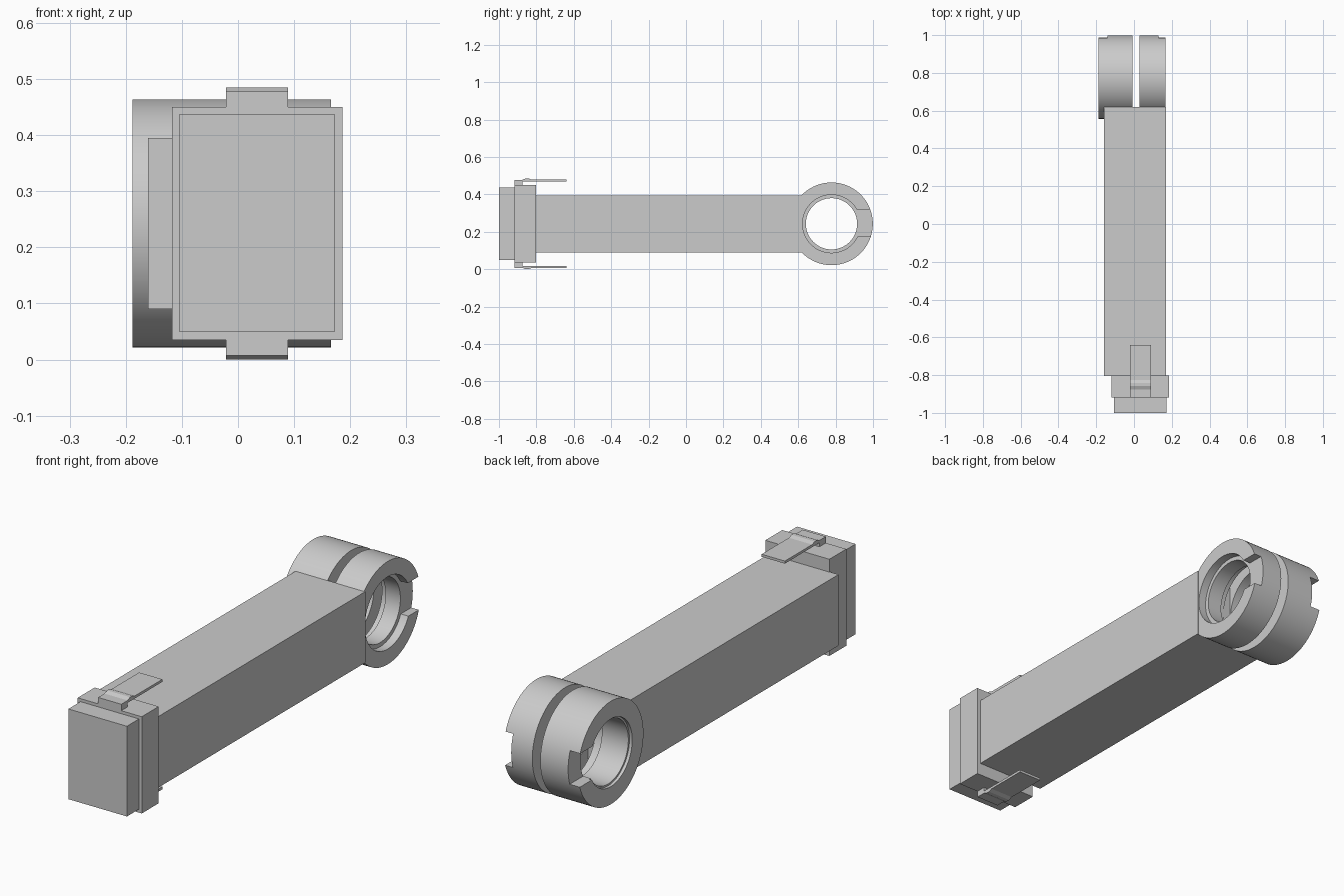
import bpy, bmesh, math
from mathutils import Vector

cube = bpy.data.objects.get("Cube")
if cube:
    bpy.data.objects.remove(cube, do_unlink=True)

grey = bpy.data.materials.new("light_grey")
grey.use_nodes = True
colour = (0.6, 0.6, 0.6, 1)
grey.diffuse_color = colour
grey.node_tree.nodes["Principled BSDF"].inputs["Base Color"].default_value = colour

MID_Z = 0.2425          # height of the long axis
RING_Y = 0.778          # centre of the ring end
RING_R = 0.221


def finish(name, bm):
    bmesh.ops.recalc_face_normals(bm, faces=bm.faces)
    mesh = bpy.data.meshes.new(name)
    bm.to_mesh(mesh)
    bm.free()
    mesh.materials.append(grey)
    obj = bpy.data.objects.new(name, mesh)
    bpy.context.collection.objects.link(obj)
    return obj


def box(name, x, y, z):
    bm = bmesh.new()
    bmesh.ops.create_cube(bm, size=1)
    for v in bm.verts:
        v.co = Vector([(a + b) / 2 + c * (b - a) for (a, b), c in zip((x, y, z), v.co)])
    return finish(name, bm)


def activate(obj):
    bpy.ops.object.select_all(action='DESELECT')
    obj.select_set(True)
    bpy.context.view_layer.objects.active = obj


def ring(name, profile, notch_x):
    """Lathe an (x, radius) profile round the ring axis, then notch its rear."""
    bm = bmesh.new()
    verts = [bm.verts.new((x, RING_Y, MID_Z + r)) for x, r in profile]
    edges = [bm.edges.new((verts[i - 1], verts[i])) for i in range(len(verts))]
    bmesh.ops.spin(bm, geom=verts + edges, cent=(0, RING_Y, MID_Z), axis=(1, 0, 0),
                   angle=math.tau, steps=96, use_merge=True)
    bmesh.ops.remove_doubles(bm, verts=bm.verts, dist=0.0001)
    obj = finish(name, bm)
    cutter = box("notch_cutter", notch_x, (RING_Y + 0.05, 1.1), (0.175, 0.318))
    cutter.hide_render = True
    mod = obj.modifiers.new("notch", 'BOOLEAN')
    mod.operation = 'DIFFERENCE'
    mod.solver = 'EXACT'
    mod.object = cutter
    activate(obj)
    bpy.ops.object.modifier_apply(modifier="notch")
    bpy.data.objects.remove(cutter, do_unlink=True)
    activate(obj)
    bpy.ops.object.shade_smooth_by_angle(angle=math.radians(30))


def clip(name, side):
    """Extrude the side profile of a latch; side is +1 on top, -1 below."""
    profile = [(-0.918, 0.19), (-0.918, 0.235), (-0.875, 0.235), (-0.858, 0.2425),
               (-0.842, 0.2425), (-0.825, 0.236), (-0.64, 0.236), (-0.64, 0.225),
               (-0.875, 0.225), (-0.875, 0.19)]
    bm = bmesh.new()
    face = bm.faces.new([bm.verts.new((-0.021, y, MID_Z + side * h)) for y, h in profile])
    out = bmesh.ops.extrude_face_region(bm, geom=[face])
    moved = [g for g in out["geom"] if isinstance(g, bmesh.types.BMVert)]
    bmesh.ops.translate(bm, verts=moved, vec=(0.11, 0, 0))
    finish(name, bm)


# Long bar, collar and end cap
box("arm_bar", (-0.16, 0.17), (-0.805, 0.62), (0.09, 0.395))
box("end_collar", (-0.118, 0.186), (-0.918, -0.803), (0.035, 0.45))
box("end_cap", (-0.105, 0.173), (-1.0, -0.91), (0.05, 0.437))

# Latches above and below the collar
clip("top_latch", 1)
clip("bottom_latch", -1)

# Two separate rings with stepped bores
ring("right_ring", [(-0.188, RING_R), (-0.008, RING_R), (-0.008, 0.155), (-0.05, 0.155),
                    (-0.05, 0.137), (-0.175, 0.137), (-0.175, 0.145), (-0.188, 0.145)],
     (-0.25, -0.14))
ring("left_ring", [(0.03, RING_R), (0.166, RING_R), (0.166, 0.155), (0.13, 0.155),
                   (0.13, 0.137), (0.06, 0.137), (0.06, 0.155), (0.03, 0.155)],
     (0.13, 0.25))
